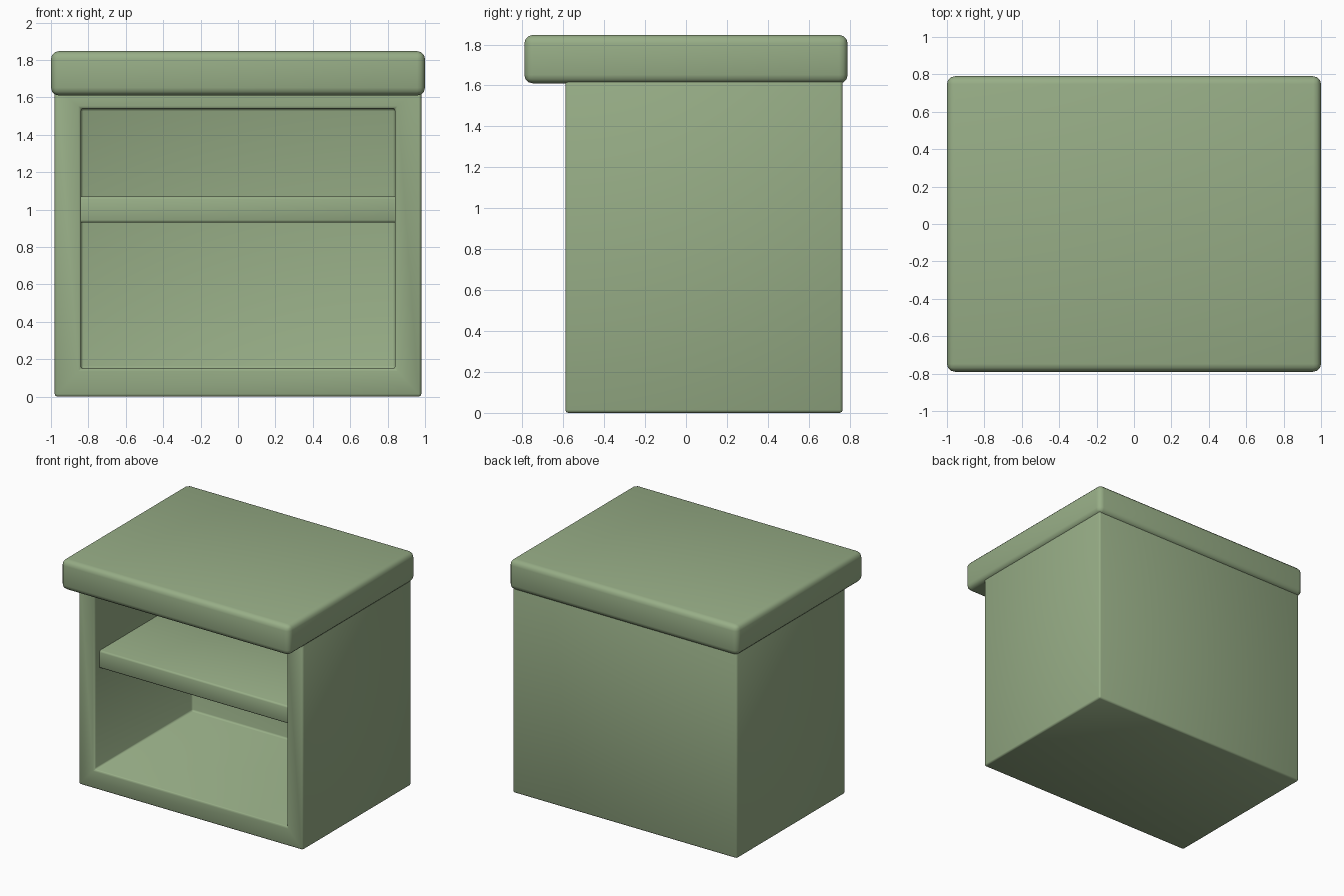
import bpy, bmesh
from mathutils import Vector

if "Cube" in bpy.data.objects:
    bpy.data.objects.remove(bpy.data.objects["Cube"])

green = bpy.data.materials.new("sage green")
green.diffuse_color = (0.31, 0.42, 0.24, 1)
green.use_nodes = True
green.node_tree.nodes["Principled BSDF"].inputs["Base Color"].default_value = green.diffuse_color


def box(name, lo, hi, radius, segments=3, opening=None):
    """Softened box; opening = (x0, x1, z0, z1, y_back) hollows it from the front."""
    bm = bmesh.new()
    bmesh.ops.create_cube(bm, size=1)
    lo, hi = Vector(lo), Vector(hi)
    for v in bm.verts:
        v.co = Vector((v.co[i] + 0.5) * (hi[i] - lo[i]) + lo[i] for i in range(3))
    if opening:
        x0, x1, z0, z1, y_back = opening
        front = min(bm.faces, key=lambda f: f.calc_center_median().y)
        xm, zm = (x0 + x1) / 2, (z0 + z1) / 2
        # inset the front to the opening, then push it back
        bmesh.ops.inset_region(bm, faces=[front], thickness=0.1)
        for v in front.verts:
            v.co.x = x0 if v.co.x < xm else x1
            v.co.z = z0 if v.co.z < zm else z1
        new = bmesh.ops.extrude_face_region(bm, geom=[front])["geom"]
        for v in new:
            if isinstance(v, bmesh.types.BMVert):
                v.co.y = y_back
        if front.is_valid:
            bmesh.ops.delete(bm, geom=[front], context="FACES_ONLY")
        bmesh.ops.recalc_face_normals(bm, faces=bm.faces)
    edges = [e for e in bm.edges if len(e.link_faces) == 2 and e.calc_face_angle() > 0.5]
    bmesh.ops.bevel(bm, geom=edges, offset=radius, segments=segments,
                    profile=0.5, affect="EDGES")
    for f in bm.faces:
        f.smooth = True
    me = bpy.data.meshes.new(name)
    bm.to_mesh(me)
    bm.free()
    me.materials.append(green)
    ob = bpy.data.objects.new(name, me)
    bpy.context.collection.objects.link(ob)
    return ob


# hollow body, open at the front
box("cabinet_body", (-0.98, -0.59, 0), (0.98, 0.765, 1.66), 0.014, 2,
    opening=(-0.84, 0.84, 0.15, 1.54, 0.63))
# shelf, set slightly back from the opening
box("shelf", (-0.86, -0.53, 0.93), (0.86, 0.65, 1.07), 0.014, 2)
# thick rounded top, overhanging mostly at the front
box("table_top", (-1, -0.79, 1.61), (1, 0.79, 1.847), 0.042, 3)
